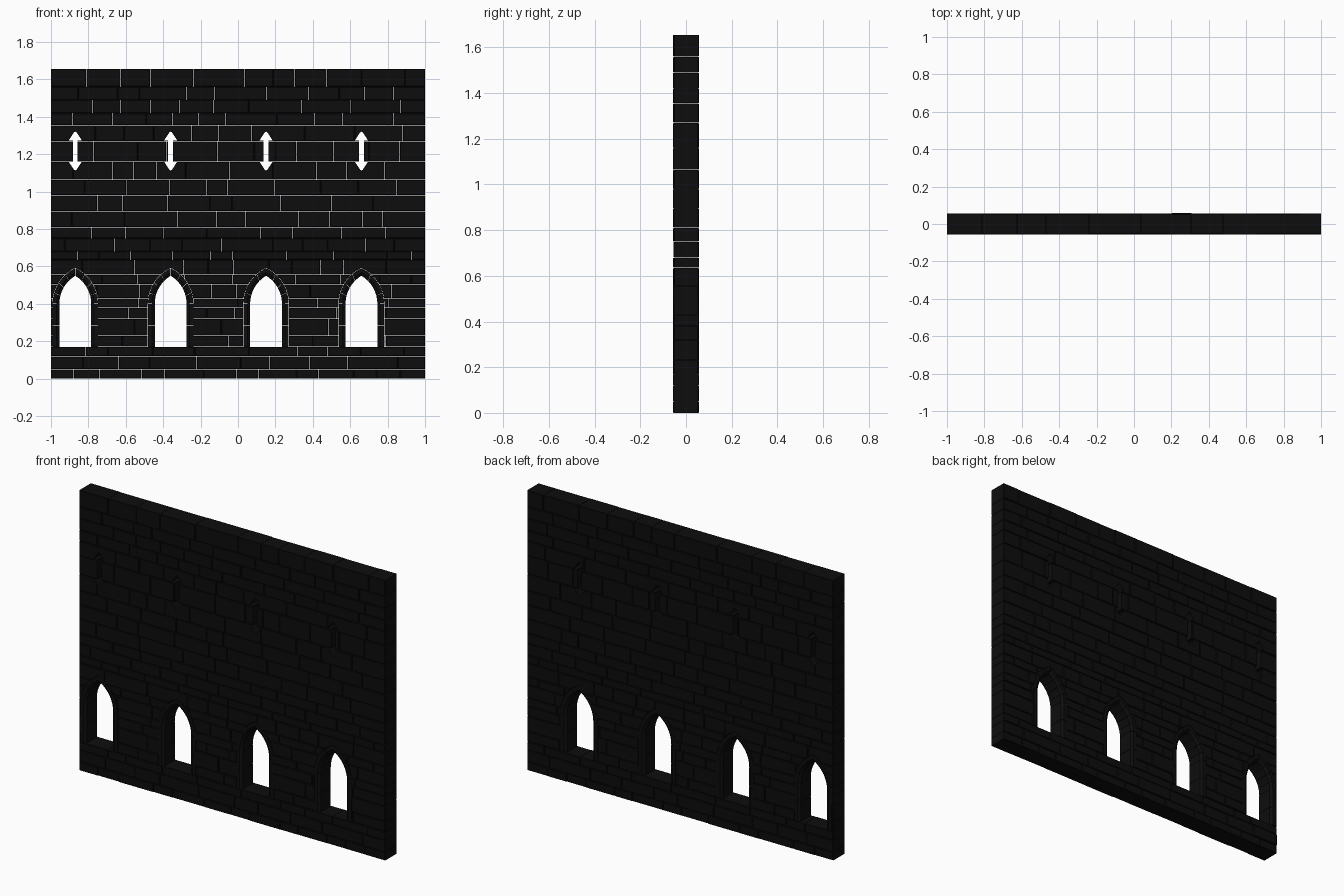
import bpy, bmesh, math, random

if "Cube" in bpy.data.objects:
    bpy.data.objects.remove(bpy.data.objects["Cube"])
random.seed(7)

GAP = 0.0016           # hairline joint between stones
WINDOWS = [-0.87, -0.36, 0.15, 0.66]
HALF, SILL, SPRING = 0.085, 0.17, 0.40
RAD = 0.175            # radius of each side of the pointed arch
RING = 0.036           # width of the arch surround

mat = bpy.data.materials.new("dark_stone")
mat.diffuse_color = (0.004, 0.004, 0.004, 1)
mat.use_nodes = True
mat.node_tree.nodes["Principled BSDF"].inputs["Base Color"].default_value = mat.diffuse_color


def loft(bm, rings):
    """Closed solid through rings of matching points."""
    vs = [[bm.verts.new(p) for p in r] for r in rings]
    n = len(vs[0])
    for a, b in zip(vs, vs[1:]):
        for i in range(n):
            bm.faces.new((a[i], a[(i + 1) % n], b[(i + 1) % n], b[i]))
    bm.faces.new(vs[0][::-1])
    bm.faces.new(vs[-1])


def finish(bm, name):
    bmesh.ops.recalc_face_normals(bm, faces=bm.faces)
    me = bpy.data.meshes.new(name)
    bm.to_mesh(me)
    bm.free()
    me.materials.append(mat)
    ob = bpy.data.objects.new(name, me)
    bpy.context.collection.objects.link(ob)
    return ob


def stone(bm, x0, x1, z0, z1):
    """Full-thickness block with chamfered front and back faces."""
    c = 0.003
    f, b = -random.uniform(0.053, 0.0575), random.uniform(0.053, 0.0575)

    def rect(y, s):
        return [(x0 + s, y, z0 + s), (x1 - s, y, z0 + s),
                (x1 - s, y, z1 - s), (x0 + s, y, z1 - s)]
    loft(bm, [rect(f, c), rect(f + c, 0), rect(b - c, 0), rect(b, c)])


def arch_point(t, d):
    """t 0..1 runs up the jamb, 1..2 along the arch; d is the outward offset."""
    if t <= 1:
        return HALF + d, SILL + t * (SPRING - SILL)
    r, c = RAD + d, RAD - HALF
    a = (t - 1) * math.acos(c / r)
    return r * math.cos(a) - c, SPRING + r * math.sin(a)


# masonry courses
courses = [0, 0.05, 0.12, 0.17, 0.23, 0.32, 0.38, 0.43, 0.505, 0.555, 0.635,
           0.68, 0.75, 0.81, 0.895, 0.98, 1.064, 1.16, 1.27, 1.355, 1.42,
           1.49, 1.56, 1.655]
bm = bmesh.new()
for z0, z1 in zip(courses, courses[1:]):
    xs = [-1.0]
    x = -1 + random.uniform(0.06, 0.25)
    while x < 0.94:
        xs.append(x)
        x += random.uniform(0.11, 0.29)
    xs.append(1.0)
    for x0, x1 in zip(xs, xs[1:]):
        h = GAP / 2
        stone(bm, x0 + (h if x0 > -1 else 0), x1 - (h if x1 < 1 else 0),
              z0 + (h if z0 > 0 else 0), z1 - (h if z1 < 1.655 else 0))
wall = finish(bm, "stone_wall")

# cutters: pointed windows and double-headed slits
bm = bmesh.new()
ts = [0, 1] + [1 + i / 10 for i in range(1, 11)]
half_arch = [arch_point(t, RING + GAP) for t in ts]
arch = half_arch + [(-x, z) for x, z in half_arch[-2::-1]]
quarter = [(0.013, 0.057), (0.035, 0.057), (0.007, 0.1), (0.0, 0.104)]
right = [(x, -z) for x, z in quarter[::-1]] + quarter
slit = right + [(-x, z) for x, z in right[-2:0:-1]]
for cx in WINDOWS:
    for prof, zc in ((arch, 0), (slit, 1.217)):
        loft(bm, [[(cx + x, y, zc + z) for x, z in prof] for y in (-0.1, 0.1)])
cutter = finish(bm, "opening_cutter")
cutter.hide_render = True
mod = wall.modifiers.new("openings", 'BOOLEAN')
mod.operation, mod.solver, mod.object = 'DIFFERENCE', 'EXACT', cutter
bpy.context.view_layer.objects.active = wall
bpy.ops.object.modifier_apply(modifier=mod.name)
bpy.data.objects.remove(cutter)

# chamfered arch surrounds made of jamb stones and voussoirs
joints = [0, 0.5, 1, 1.25, 1.5, 1.75, 2]
section = [(0, -0.045), (0.015, -0.056), (RING, -0.056),
           (RING, 0.056), (0.015, 0.056), (0, 0.045)]
bm = bmesh.new()
for cx in WINDOWS:
    for side in (-1, 1):
        for a, b in zip(joints, joints[1:]):
            a, b = a + 0.003, b - 0.003
            steps = 1 if b <= 1 else 3
            rings = []
            for i in range(steps + 1):
                t = a + (b - a) * i / steps
                pts = [(arch_point(t, d), y) for d, y in section]
                rings.append([(cx + side * p[0], y, p[1]) for p, y in pts])
            loft(bm, rings)
finish(bm, "window_surrounds")
